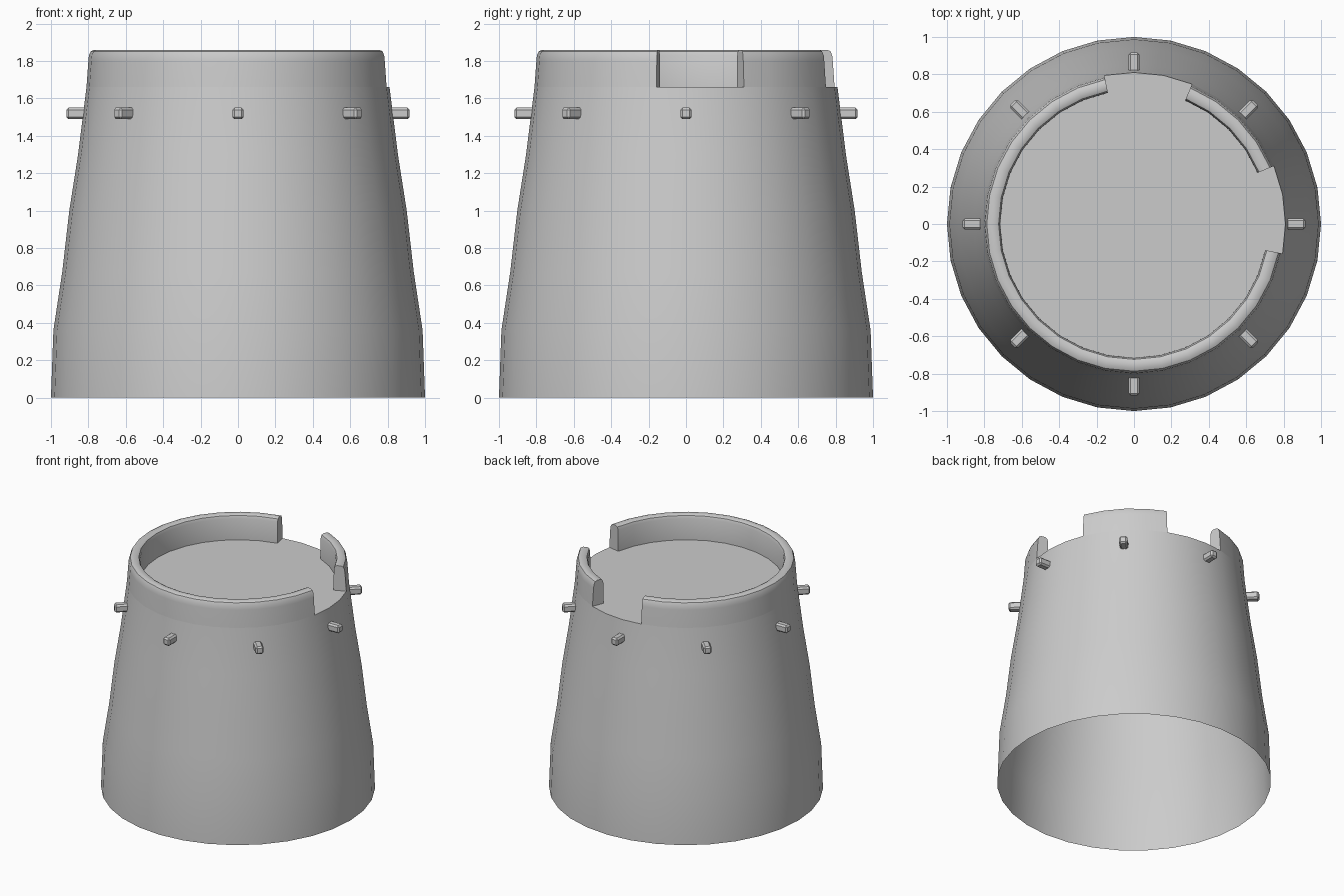
import bpy, bmesh
from math import cos, sin, radians, tau, pi
from mathutils import Matrix, Vector

if "Cube" in bpy.data.objects:
    bpy.data.objects.remove(bpy.data.objects["Cube"])

SIDES = 32
STEP = tau / SIDES


def finish(bm, name, angle=35):
    bmesh.ops.recalc_face_normals(bm, faces=bm.faces)
    me = bpy.data.meshes.new(name)
    bm.to_mesh(me)
    bm.free()
    ob = bpy.data.objects.new(name, me)
    bpy.context.collection.objects.link(ob)
    bpy.ops.object.select_all(action='DESELECT')
    ob.select_set(True)
    bpy.context.view_layer.objects.active = ob
    bpy.ops.object.shade_smooth_by_angle(angle=radians(angle))
    return ob


def sweep(bm, profile, first, last):
    """Rings of (radius, z) profile points from angle step first to last."""
    full = last - first == SIDES
    rows = []
    for i in range(first, last + (0 if full else 1)):
        a = i * STEP
        rows.append([bm.verts.new((r * cos(a), r * sin(a), z)) for r, z in profile])
    pairs = list(zip(rows, rows[1:])) + ([(rows[-1], rows[0])] if full else [])
    for p, q in pairs:
        for k in range(len(profile) - 1):
            bm.faces.new((p[k], q[k], q[k + 1], p[k + 1]))
    return rows


# Tapered tower wall, open at the bottom, with the roof floor on top
wall = [(1.0, 0), (0.987, 0.36), (0.94, 0.67), (0.902, 1.0), (0.855, 1.3), (0.81, 1.66)]
bm = bmesh.new()
rows = sweep(bm, wall, 0, SIDES)
bm.faces.new([row[-1] for row in rows])
finish(bm, "tower_wall")

# Broken parapet: one long and one short arc with rounded rims
rim = [(0.81, 1.66), (0.80, 1.80), (0.797, 1.83), (0.787, 1.852), (0.77, 1.86),
       (0.74, 1.86), (0.724, 1.852), (0.716, 1.83), (0.715, 1.66)]
for name, first, last in (("parapet_long", 9, 31), ("parapet_short", 2, 6)):
    bm = bmesh.new()
    rows = sweep(bm, rim, first, last)
    bm.faces.new(rows[0])
    bm.faces.new(rows[-1])
    finish(bm, name)

# Ring of eight protruding beam ends
for i in range(8):
    bm = bmesh.new()
    bmesh.ops.create_cube(bm, size=1)
    bmesh.ops.scale(bm, vec=Vector((0.125, 0.06, 0.062)), verts=bm.verts)
    bmesh.ops.bevel(bm, geom=bm.edges[:], offset=0.012, segments=1, affect='EDGES')
    bmesh.ops.translate(bm, vec=Vector((0.855, 0, 1.52)), verts=bm.verts)
    bmesh.ops.rotate(bm, matrix=Matrix.Rotation(i * pi / 4, 3, 'Z'), verts=bm.verts)
    finish(bm, f"beam_end_{i + 1}", 30)
